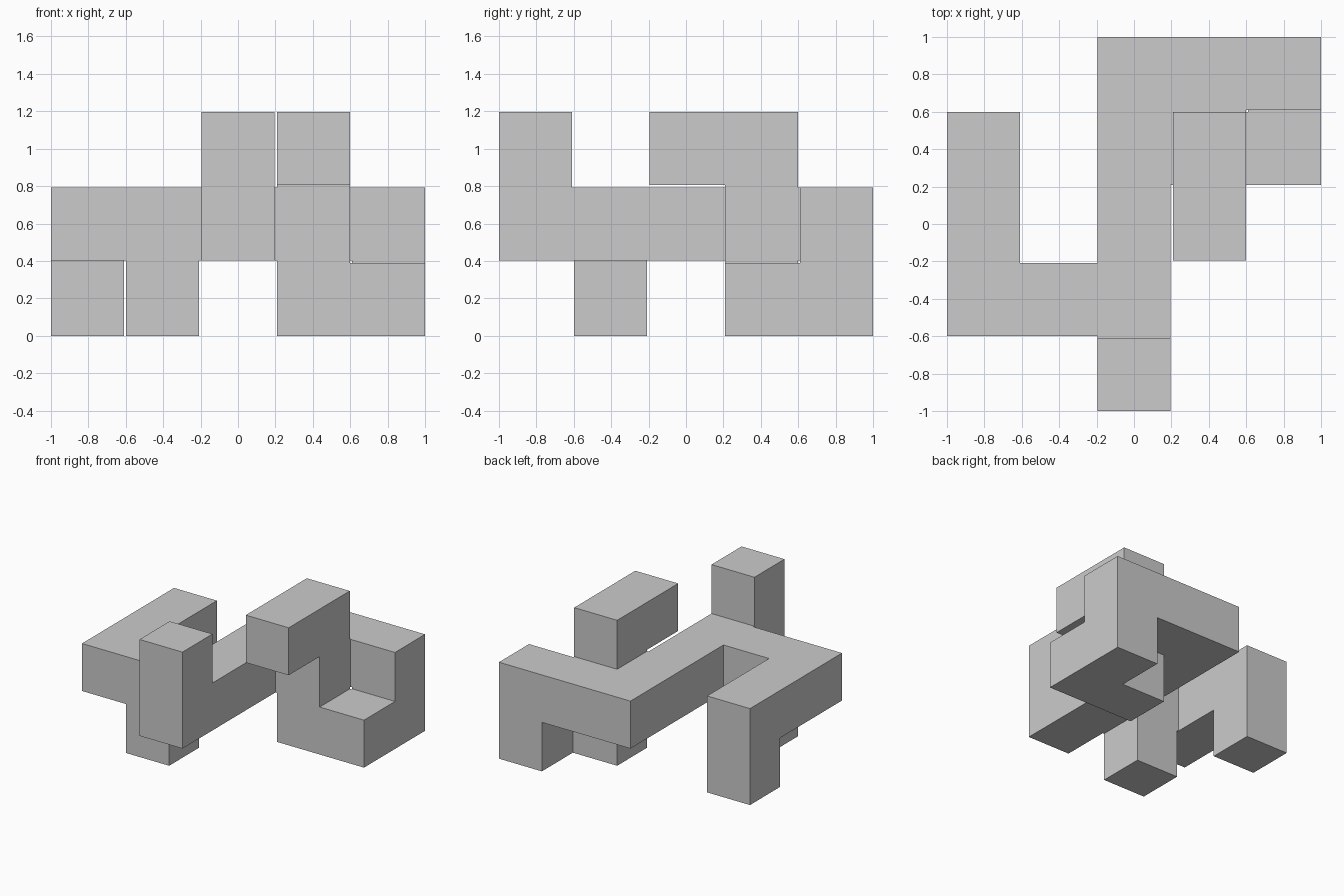
import bpy, bmesh, math
from itertools import product
from mathutils import Vector

if "Cube" in bpy.data.objects:
    bpy.data.objects.remove(bpy.data.objects["Cube"])

SIZE, PITCH = 0.39, 0.4025   # bar thickness and grid spacing

# Straight bars on a 5 x 5 x 3 grid: (first cell, last cell)
BARS = [
    ((2, 0, 1), (2, 4, 1)),  # long spine
    ((2, 0, 2), (2, 0, 2)),  # front post
    ((0, 1, 1), (2, 1, 1)),  # side arm
    ((1, 1, 0), (1, 1, 0)),  # middle foot
    ((0, 1, 1), (0, 3, 1)),  # outer arm
    ((0, 3, 0), (0, 3, 1)),  # outer leg
    ((2, 4, 1), (4, 4, 1)),  # back arm
    ((4, 4, 0), (4, 4, 1)),  # back leg
    ((3, 3, 0), (4, 3, 0)),  # low step
    ((3, 3, 0), (3, 3, 2)),  # tall post
    ((3, 2, 2), (3, 3, 2)),  # top overhang
]
cells = {c for a, b in BARS
         for c in product(*(range(i, j + 1) for i, j in zip(a, b)))}


def solid(k):
    """Even slots are cells, odd slots are the thin gaps joining neighbours."""
    return all(c in cells for c in product(*({i // 2, (i + 1) // 2} for i in k)))


def point(k):
    """Position of a corner of the fine grid."""
    p = [i // 2 * PITCH + i % 2 * SIZE for i in k]
    return Vector((p[0] - 1, p[1] - 1, p[2]))


# Outer skin of the joined bars
bm = bmesh.new()
for k in product(range(9), range(9), range(5)):
    if not solid(k):
        continue
    for axis, side in product(range(3), (0, 1)):
        n = list(k)
        n[axis] += 2 * side - 1
        if solid(n):
            continue
        quad = []
        for u, v in ((0, 0), (1, 0), (1, 1), (0, 1)):
            c = list(k)
            c[axis] += side
            c[(axis + 1) % 3] += u
            c[(axis + 2) % 3] += v
            quad.append(bm.verts.new(point(c)))
        bm.faces.new(quad if side else quad[::-1])

# Weld and merge into large flat faces
bmesh.ops.remove_doubles(bm, verts=bm.verts, dist=0.001)
bmesh.ops.dissolve_limit(bm, angle_limit=math.radians(1),
                         verts=bm.verts, edges=bm.edges)
mesh = bpy.data.meshes.new("joined_block_bars")
bm.to_mesh(mesh)
bm.free()
bpy.context.collection.objects.link(bpy.data.objects.new("joined_block_bars", mesh))
